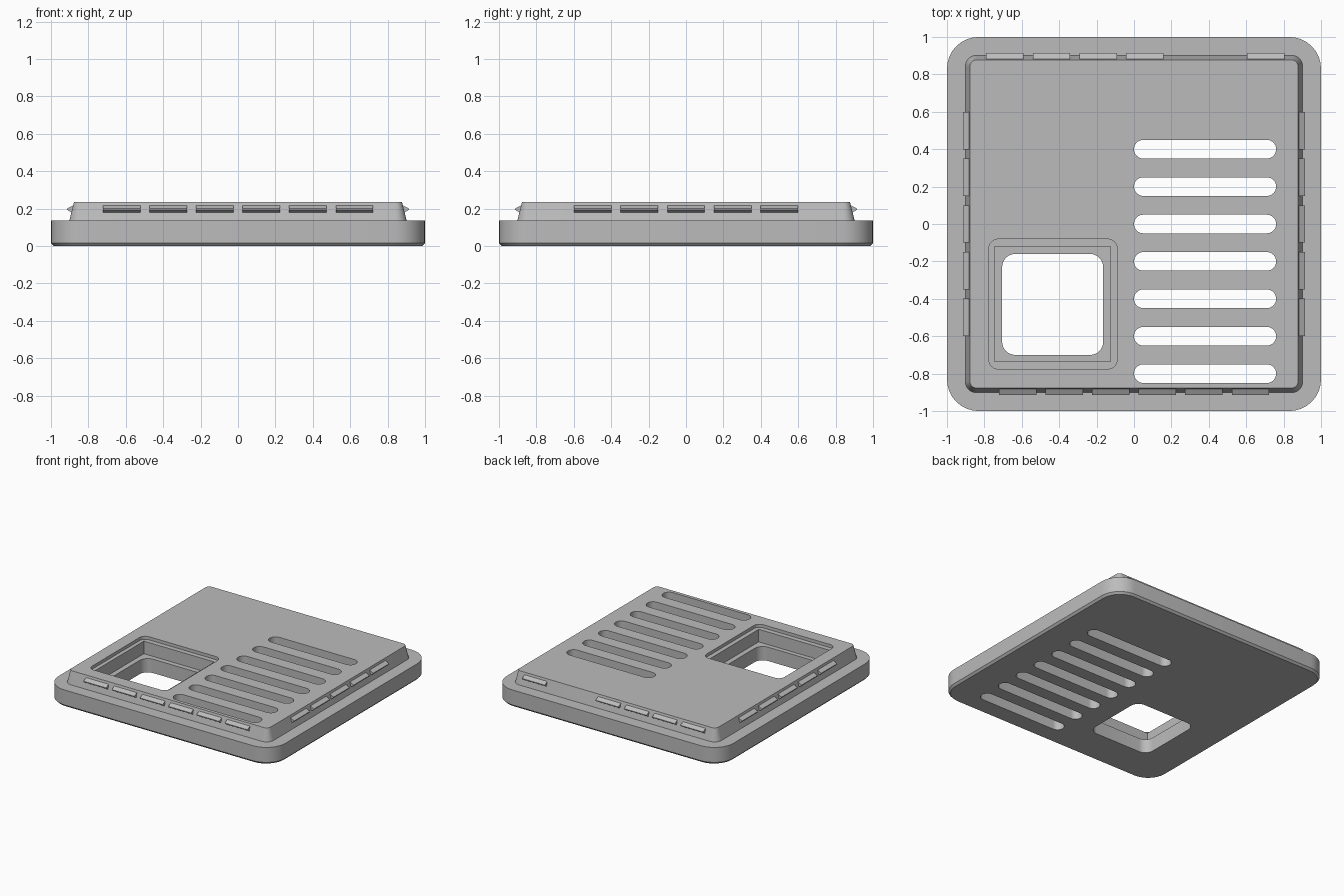
import bpy, bmesh, math
from mathutils import Matrix, Vector

if "Cube" in bpy.data.objects:
    bpy.data.objects.remove(bpy.data.objects["Cube"])

grey = bpy.data.materials.new("plain grey")
grey.diffuse_color = (0.5, 0.5, 0.5, 1)
grey.use_nodes = True
grey.node_tree.nodes["Principled BSDF"].inputs["Base Color"].default_value = grey.diffuse_color


def rounded_rect(cx, cy, hx, hy, r, seg=8):
    """Counter-clockwise outline; r = 0 gives a plain rectangle."""
    if r == 0:
        return [(cx + sx * hx, cy + sy * hy) for sx, sy in ((1, 1), (-1, 1), (-1, -1), (1, -1))]
    pts = []
    for q, (sx, sy) in enumerate(((1, 1), (-1, 1), (-1, -1), (1, -1))):
        for i in range(seg + 1):
            a = math.pi / 2 * (q + i / seg)
            pts.append((cx + sx * (hx - r) + r * math.cos(a),
                        cy + sy * (hy - r) + r * math.sin(a)))
    return pts


def add_loft(bm, rings):
    """Closed solid through rings of matching point counts."""
    loops = [[bm.verts.new(p) for p in ring] for ring in rings]
    n = len(loops[0])
    for a, b in zip(loops, loops[1:]):
        for i in range(n):
            j = (i + 1) % n
            bm.faces.new((a[i], a[j], b[j], b[i]))
    bm.faces.new(loops[0][::-1])
    bm.faces.new(loops[-1])


def finish(name, bm):
    bmesh.ops.remove_doubles(bm, verts=bm.verts, dist=1e-5)
    bmesh.ops.recalc_face_normals(bm, faces=bm.faces)
    me = bpy.data.meshes.new(name)
    bm.to_mesh(me)
    bm.free()
    me.materials.append(grey)
    ob = bpy.data.objects.new(name, me)
    bpy.context.collection.objects.link(ob)
    return ob


def activate(ob):
    bpy.ops.object.select_all(action='DESELECT')
    ob.select_set(True)
    bpy.context.view_layer.objects.active = ob


def cut(target, outline, z0, z1):
    bm = bmesh.new()
    add_loft(bm, [[(x, y, z) for x, y in outline] for z in (z0, z1)])
    cutter = finish("cutter", bm)
    cutter.hide_render = True
    mod = target.modifiers.new("cut", 'BOOLEAN')
    mod.operation, mod.solver, mod.object = 'DIFFERENCE', 'EXACT', cutter
    activate(target)
    bpy.ops.object.modifier_apply(modifier=mod.name)
    bpy.data.objects.remove(cutter)


# Lid: chamfered base plate, flat shoulder and tapered raised panel
bm = bmesh.new()
add_loft(bm, [[(x, y, z) for x, y in rounded_rect(0, 0, h, h, r)]
              for h, r, z in ((0.985, 0.155, 0), (1, 0.17, 0.016), (1, 0.17, 0.135),
                              (0.902, 0.06, 0.135), (0.877, 0.035, 0.235))])
lid = finish("lid", bm)

# Window: shallow lip, square pocket, rounded through hole
cut(lid, rounded_rect(-0.433, -0.428, 0.343, 0.347, 0.05), 0.21, 0.4)
cut(lid, rounded_rect(-0.435, -0.428, 0.31, 0.308, 0), 0.11, 0.4)
cut(lid, rounded_rect(-0.435, -0.43, 0.27, 0.27, 0.07), -0.1, 0.3)

# Ventilation slots
for i in range(7):
    cut(lid, rounded_rect(0.38, 0.4 - 0.2 * i, 0.38, 0.0499, 0.0498), -0.1, 0.4)

activate(lid)
bpy.ops.object.shade_smooth_by_angle(angle=math.radians(30))


# Snap ridges along each side: (distance from centre, height) section
section = [(0.865, 0.18), (0.891, 0.18), (0.913, 0.193),
           (0.913, 0.200), (0.882, 0.217), (0.865, 0.217)]


def snap_ridges(name, turn, centres):
    bm = bmesh.new()
    rot = Matrix.Rotation(math.radians(turn), 3, 'Z')
    for c in centres:
        add_loft(bm, [[rot @ Vector((u, -d, z)) for d, z in section]
                      for u in (c - 0.1, c + 0.1)])
    finish(name, bm)


side = [-0.498 + 0.249 * i for i in range(5)]
snap_ridges("front_snap_ridges", 0, [-0.622 + 0.249 * i for i in range(6)])
snap_ridges("right_snap_ridges", 90, side)
snap_ridges("left_snap_ridges", -90, side)
snap_ridges("back_snap_ridges", 180, [0.69, 0.441, 0.192, -0.057, -0.705])
